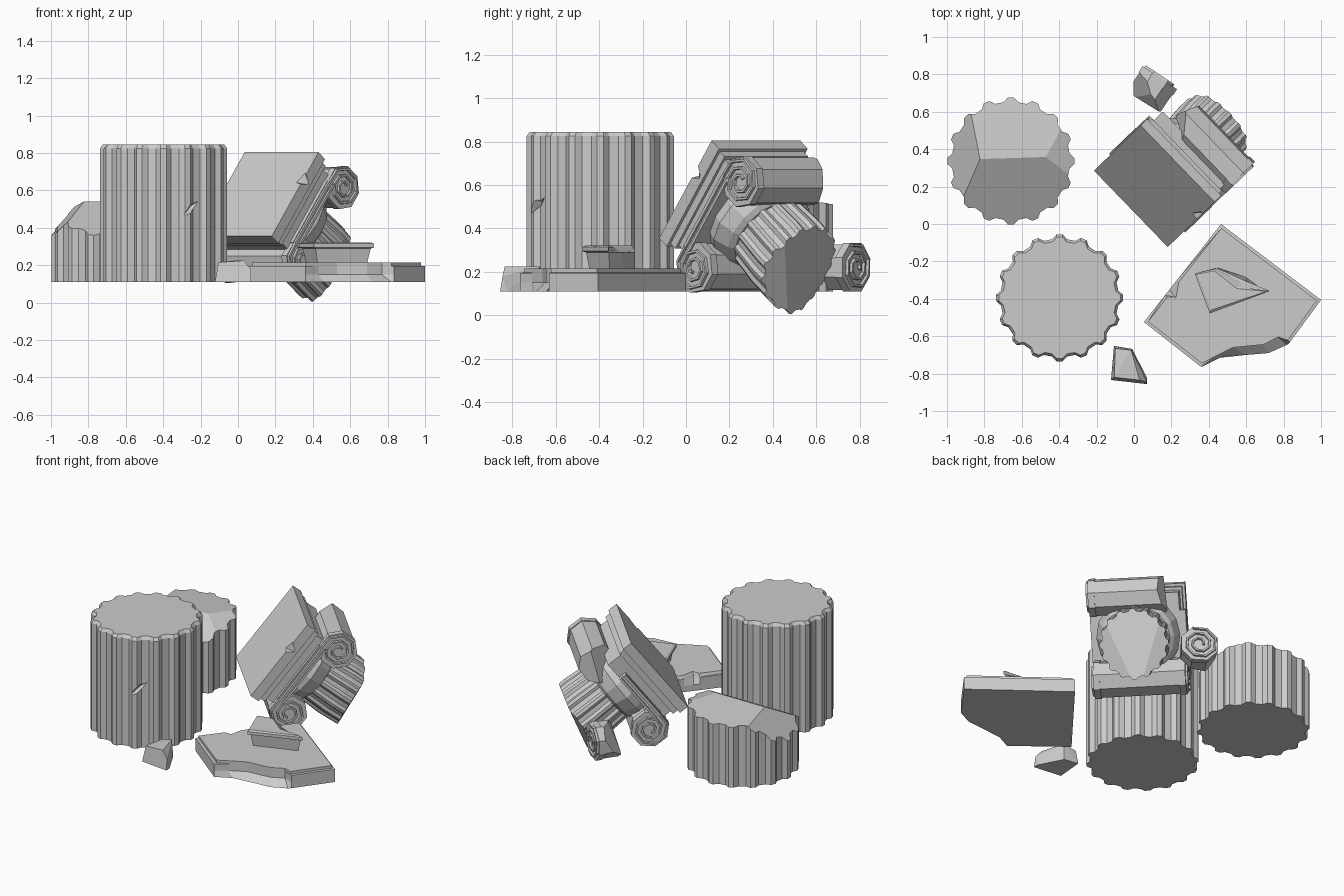
import bpy, bmesh
from math import sin, cos, pi, radians
from mathutils import Vector, Matrix

if "Cube" in bpy.data.objects:
    bpy.data.objects.remove(bpy.data.objects["Cube"])


def finish(name, bm, mat=Matrix()):
    bmesh.ops.recalc_face_normals(bm, faces=bm.faces[:])
    me = bpy.data.meshes.new(name)
    bm.to_mesh(me)
    bm.free()
    ob = bpy.data.objects.new(name, me)
    ob.matrix_world = mat
    bpy.context.collection.objects.link(ob)
    return ob


def loft(bm, loops):
    """Closed loops of equal length joined by quads and capped."""
    rows = [[bm.verts.new(p) for p in lp] for lp in loops]
    n = len(rows[0])
    for a, b in zip(rows, rows[1:]):
        for i in range(n):
            bm.faces.new((a[i], a[(i + 1) % n], b[(i + 1) % n], b[i]))
    bm.faces.new(rows[0][::-1])
    bm.faces.new(rows[-1])


def box(bm, x, y, z):
    loft(bm, [[(x[i], y[j], h) for i, j in ((0, 0), (1, 0), (1, 1), (0, 1))] for h in z])


def cut(bm, co, no):
    """Break off everything on the positive side of a plane."""
    geom = bm.verts[:] + bm.edges[:] + bm.faces[:]
    res = bmesh.ops.bisect_plane(bm, geom=geom, dist=1e-5, plane_co=co, plane_no=no, clear_outer=True)
    edges = [e for e in res['geom_cut'] if isinstance(e, bmesh.types.BMEdge)]
    bmesh.ops.holes_fill(bm, edges=edges, sides=0)


def flutes(r, z, n=16, depth=0.07):
    prof = ((0.12, 1), (0.32, 1 - depth), (0.68, 1 - depth), (0.88, 1))
    return [(r * k * cos((i + f) * 2 * pi / n), r * k * sin((i + f) * 2 * pi / n), z)
            for i in range(n) for f, k in prof]


def chip(ob, loc, rot, size):
    """Notch an object with a stretched octahedron."""
    bm = bmesh.new()
    for s in (-1, 1):
        bmesh.ops.create_cone(bm, segments=4, radius1=1, radius2=0, depth=1,
                              matrix=Matrix.Scale(s, 4, (0, 0, 1)) @ Matrix.Translation((0, 0, 0.5)))
    pts = [v.co.copy() for v in bm.verts]
    bm.clear()
    hull(bm, pts)
    cutter = finish("chip_cutter", bm, Matrix.LocRotScale(Vector(loc), rot, Vector(size)))
    cutter.hide_render = True
    bpy.context.view_layer.objects.active = ob
    m = ob.modifiers.new("chip", 'BOOLEAN')
    m.operation, m.object, m.solver = 'DIFFERENCE', cutter, 'EXACT'
    bpy.ops.object.modifier_apply(modifier="chip")
    bpy.data.objects.remove(cutter)


def hull(bm, pts):
    vs = [bm.verts.new(p) for p in pts]
    bmesh.ops.remove_doubles(bm, verts=vs, dist=1e-4)
    bmesh.ops.convex_hull(bm, input=bm.verts[:])
    bmesh.ops.dissolve_limit(bm, angle_limit=0.02, verts=bm.verts[:], edges=bm.edges[:])


def octagon(x, y, z, r):
    return [(x, y + r * sin(pi / 8 + k * pi / 4), z + r * cos(pi / 8 + k * pi / 4)) for k in range(8)]


def scroll(bm, x, y, z, sx, sy):
    """Volute end plate with a raised stepped spiral on its face."""
    loft(bm, [octagon(x - sx * 0.04, y, z, 0.12), octagon(x, y, z, 0.12)])

    def pt(k, r, h):
        a = -pi / 8 + k * pi / 4
        return (x + sx * h, y + sy * r * sin(a), z + r * cos(a))
    rows = []
    for k in range(20):
        r = 0.12 - 0.0046 * k
        q = r - 0.017
        rows.append([pt(k, r, -0.003), pt(k, r - 0.003, 0.013), pt(k, q + 0.003, 0.013), pt(k, q, -0.003)])
    loft(bm, rows)


# tall fluted drum
bm = bmesh.new()
loft(bm, [flutes(0.34, 0.11), flutes(0.34, 0.825), flutes(0.325, 0.845)])
drum = finish("tall_drum", bm, Matrix.Translation((-0.398, -0.395, 0)))
chip(drum, (-0.23, -0.695, 0.515), Matrix.Rotation(radians(30), 3, 'Z') @ Matrix.Rotation(radians(-38), 3, 'Y'),
     (0.11, 0.05, 0.028))

# short drum with a broken top
bm = bmesh.new()
loft(bm, [flutes(0.34, 0.11), flutes(0.34, 0.7)])
for c, a, b in ((0.535, 0.0, 0.55), (0.545, 0.02, -0.1), (0.71, 1.03, 0.1), (0.61, -0.35, 0.1)):
    cut(bm, (0, 0, c), (-a, -b, 1))
finish("broken_drum", bm, Matrix.Translation((-0.658, 0.337, 0)))

# toppled capital frame: X along abacus edge, Y up the face, Z out of the top
ang, tilt = radians(44), radians(52.3)
d = Vector((cos(ang), sin(ang), 0))
e = Vector((sin(ang), -cos(ang), 0))
up = Vector((0, 0, 1))
u = d * cos(tilt) + up * sin(tilt)
n = up * cos(tilt) - d * sin(tilt)
cap = Matrix((e, u, n)).transposed().to_4x4()
cap.translation = (0.108, 0.2015, 0.58)

# abacus plate
bm = bmesh.new()
box(bm, (-0.284, 0.284), (-0.284, 0.284), (-0.062, 0))
abacus = finish("abacus", bm, cap)
chip(abacus, cap @ Vector((0.29, 0.1, 0.0)), cap.to_3x3() @ Matrix.Rotation(radians(25), 3, 'Z'),
     (0.05, 0.045, 0.05))

# capital block, bands and egg-shaped ring
bm = bmesh.new()
box(bm, (-0.268, 0.268), (-0.268, 0.268), (-0.1, -0.061))
box(bm, (-0.255, 0.255), (-0.25, 0.25), (-0.2, -0.095))
for s, top in ((1, 0.25), (-1, 0.14)):
    for w, z in ((0.278, (-0.2, -0.15)), (0.291, (-0.17, -0.154)), (0.291, (-0.2, -0.186))):
        box(bm, sorted((s * 0.2, s * w)), (-0.21, min(top, 0.21)), z)
loft(bm, [[(r * cos(k * pi / 8), r * sin(k * pi / 8), z) for k in range(16)]
          for r, z in ((0.24, -0.19), (0.255, -0.25), (0.225, -0.325), (0.2, -0.345))])
finish("capital_block", bm, cap)

# bolsters and scrolls; one upper scroll has snapped off
bm = bmesh.new()
loft(bm, [octagon(x, 0.25, -0.265, 0.114) for x in (-0.26, 0.26)])
cut(bm, (-0.19, 0.25, -0.265), (-1, 0.25, -0.35))
cut(bm, (-0.17, 0.25, -0.265), (-1, -0.3, 0.9))
finish("broken_bolster", bm, cap)
bm = bmesh.new()
loft(bm, [octagon(x, -0.25, -0.265, 0.114) for x in (-0.26, 0.26)])
finish("lower_bolster", bm, cap)
bm = bmesh.new()
for sx, sy in ((1, 1), (1, -1), (-1, -1)):
    scroll(bm, 0.28 * sx, 0.25 * sy, -0.265, sx, sy)
finish("capital_scrolls", bm, cap)

# snapped fluted neck under the capital
bm = bmesh.new()
loft(bm, [flutes(0.205, -0.8), flutes(0.212, -0.5), flutes(0.2, -0.33)])
for c, a, b in ((-0.61, 0.0, 0.28), (-0.655, 0.42, 0.1), (-0.655, -0.38, 0.15)):
    cut(bm, (0, 0, c), (a, b, -1))
finish("broken_neck", bm, cap)

# square base slab with a broken corner and a nicked edge
full = [(0.465, 0), (1.0, -0.406), (0.835, -0.63)]
left = [(0.36, -0.765), (0.053, -0.524)]
nick = [(0.165, -0.382), (0.215, -0.385), (0.228, -0.302)]
flat = [(0.165, -0.382), (0.19, -0.35), (0.228, -0.302)]
low = full + [(0.82, -0.645), (0.72, -0.69), (0.6, -0.7), (0.46, -0.715)] + left
high = full + [(0.77, -0.605), (0.69, -0.645), (0.53, -0.66), (0.43, -0.71)] + left
lip = [(0.467, -0.022), (0.978, -0.409), (0.822, -0.622)] + high[3:7] + [(0.363, -0.745), (0.075, -0.521)]
inner = [(0.178, -0.39), (0.225, -0.392), (0.24, -0.31)]
bm = bmesh.new()
loft(bm, [[(x, y, z) for x, y in lp] for lp, z in
          ((low + flat, 0.11), (high + flat, 0.15), (high + nick, 0.195), (lip + nick, 0.197),
           (lip + inner, 0.215))])
finish("base_slab", bm)

# moulded corner piece lying on the slab
bm = bmesh.new()
loft(bm, [[(x, y, z) for x, y in lp] for lp, z in (
    ([(0.365, -0.275), (0.425, -0.445), (0.69, -0.352), (0.6, -0.285), (0.45, -0.235)], 0.21),
    ([(0.345, -0.27), (0.415, -0.46), (0.71, -0.355), (0.585, -0.3), (0.44, -0.235)], 0.29),
    ([(0.325, -0.265), (0.405, -0.478), (0.727, -0.358), (0.57, -0.31), (0.435, -0.237)], 0.295),
    ([(0.325, -0.265), (0.405, -0.478), (0.727, -0.358), (0.55, -0.335), (0.435, -0.24)], 0.315),
    ([(0.338, -0.268), (0.412, -0.46), (0.71, -0.36), (0.55, -0.345), (0.43, -0.25)], 0.322))])
finish("moulding_fragment", bm)

# loose stone chunk
base = [(-0.107, -0.652), (-0.01, -0.668), (0.07, -0.823), (0.07, -0.856), (-0.123, -0.834)]
bm = bmesh.new()
hull(bm, [(x, y, 0.11) for x, y in base] +
     [(-0.1, -0.665, 0.2), (-0.015, -0.675, 0.225), (-0.105, -0.82, 0.215), (0.03, -0.835, 0.225),
      (0.068, -0.845, 0.18)])
finish("stone_chunk", bm)

# snapped-off scroll standing behind the capital
frag = Matrix.Translation((0.13, 0.77, 0.221)) @ Matrix.Rotation(radians(56), 4, 'Z')
bm = bmesh.new()
loft(bm, [octagon(x, 0, 0, 0.114) for x in (-0.3, -0.01)])
for co, no in (((-0.13, 0, 0), (-1, 0.35, 0.45)), ((-0.15, 0, 0), (-1, -0.3, -0.3)),
               ((-0.1, 0.05, 0), (-0.8, 0.7, 0.5))):
    cut(bm, co, no)
scroll(bm, 0.015, 0, 0, 1, 1)
finish("scroll_fragment", bm, frag)
